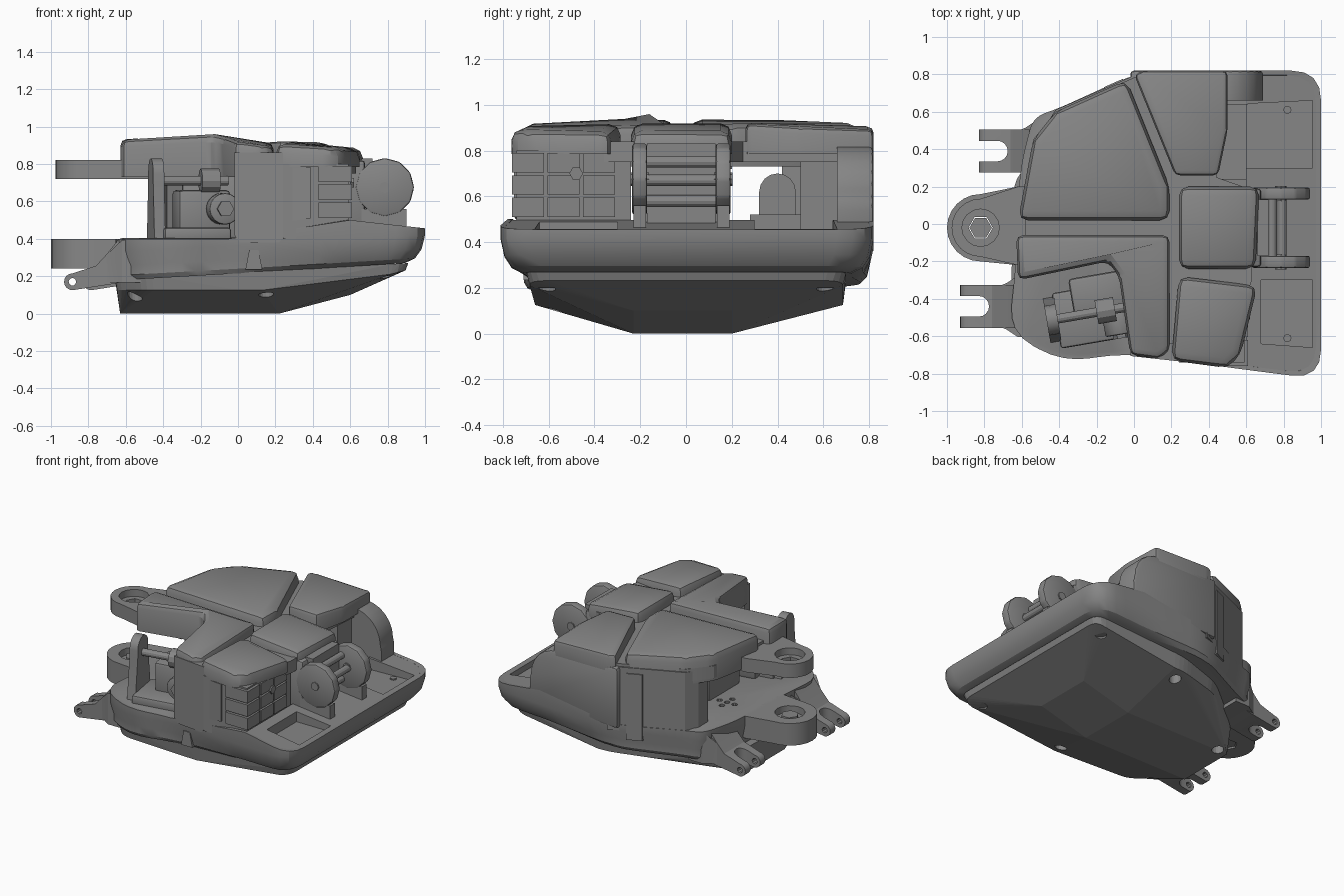
import bpy, bmesh, math
from mathutils import Matrix, Vector

cube = bpy.data.objects.get("Cube")
if cube:
    bpy.data.objects.remove(cube)

grey = bpy.data.materials.new("mid_grey")
grey.use_nodes = True
grey.diffuse_color = (0.24, 0.24, 0.24, 1)
grey.node_tree.nodes["Principled BSDF"].inputs["Base Color"].default_value = (0.24, 0.24, 0.24, 1)
parts = []


def finish(name, bm):
    bmesh.ops.recalc_face_normals(bm, faces=bm.faces)
    mesh = bpy.data.meshes.new(name)
    bm.to_mesh(mesh)
    bm.free()
    mesh.materials.append(grey)
    obj = bpy.data.objects.new(name, mesh)
    bpy.context.collection.objects.link(obj)
    parts.append(obj)
    return obj


def loft(name, rings, bevel=0, top_only=False):
    """Skin a stack of equal rings, close both ends, optionally round the edges."""
    bm = bmesh.new()
    loops = [[bm.verts.new(p) for p in ring] for ring in rings]
    n = len(loops[0])
    for a, b in zip(loops, loops[1:]):
        for i in range(n):
            j = (i + 1) % n
            bm.faces.new((a[i], a[j], b[j], b[i]))
    bm.faces.new(loops[0][::-1])
    bm.faces.new(loops[-1])
    bmesh.ops.recalc_face_normals(bm, faces=bm.faces)
    if bevel:
        top = set(loops[-1])
        edges = [e for e in bm.edges if not top_only or top & set(e.verts)]
        bmesh.ops.bevel(bm, geom=edges, offset=bevel, segments=2, profile=0.5,
                        affect='EDGES', clamp_overlap=True)
    return finish(name, bm)


def prism(name, pts, lo, hi, axis='z', bevel=0, top_only=False):
    """Extrude a polygon along an axis; lo and hi may be functions of the point."""
    def ring(h):
        out = []
        for a, b in pts:
            c = h(a, b) if callable(h) else h
            out.append({'z': (a, b, c), 'y': (a, c, b), 'x': (c, a, b)}[axis])
        return out
    return loft(name, [ring(lo), ring(hi)], bevel, top_only)


def box(name, x0, x1, y0, y1, z0, z1, bevel=0):
    return prism(name, [(x0, y0), (x1, y0), (x1, y1), (x0, y1)], z0, z1, bevel=bevel)


def arc(cx, cy, r, a0, a1, n):
    return [(cx + r * math.cos(math.radians(a0 + (a1 - a0) * i / n)),
             cy + r * math.sin(math.radians(a0 + (a1 - a0) * i / n))) for i in range(n + 1)]


def disc(name, axis, c, r, lo, hi, sides=16, bevel=0):
    return prism(name, arc(c[0], c[1], r, 0, 360, sides)[:-1], lo, hi, axis, bevel)


def rounded(pts, r, n=4):
    """Replace each corner by a short curve."""
    out = []
    for i, p in enumerate(pts):
        p, a, b = Vector(p), Vector(pts[i - 1]), Vector(pts[(i + 1) % len(pts)])
        da, db = a - p, b - p
        k = min(r, da.length * 0.45, db.length * 0.45)
        s, e = p + da.normalized() * k, p + db.normalized() * k
        for t in (j / n for j in range(n + 1)):
            out.append(tuple(s * (1 - t) ** 2 + p * 2 * t * (1 - t) + e * t * t))
    return out


def cut(obj, cutter):
    mod = obj.modifiers.new("cut", 'BOOLEAN')
    mod.operation, mod.object, mod.solver = 'DIFFERENCE', cutter, 'EXACT'
    cutter.hide_render = True
    bpy.context.view_layer.objects.active = obj
    bpy.ops.object.modifier_apply(modifier=mod.name)
    parts.remove(cutter)
    bpy.data.objects.remove(cutter)


# Tray: steep sides at the narrow end, rounder sides and a higher rim at the broad end
def rim(x):
    if x < 0.6:
        return 0.4 + 0.1 * max(0, (x + 0.05) / 0.65)
    return 0.5 - 0.11 * (x - 0.6)


def keel(x):
    return 0.215 + 0.055 * x


def tray_ring(inset, height):
    ring = []
    for x, y in outline:
        s = 1 - inset * (min(1, max(0.35, x + 0.4)) if inset > 0.05 else 1)
        ring.append((0.1 + (x - 0.1) * s, y * s, height(x)))
    return ring


outline = rounded([(1, -0.83), (0.6, -0.78), (-0.05, -0.69), (-0.38, -0.74), (-0.67, -0.58),
                   (-0.63, -0.2), (-0.61, 0.3), (-0.54, 0.57), (-0.4, 0.62), (0.04, 0.82),
                   (0.6, 0.82), (1, 0.82)], 0.16)
tray = loft("tray", [tray_ring(0.12, keel), tray_ring(0.06, lambda x: keel(x) + 0.025),
                     tray_ring(0.02, lambda x: keel(x) + 0.075), tray_ring(0, lambda x: keel(x) + 0.15),
                     tray_ring(0, rim), tray_ring(0.03, rim), tray_ring(0.049, lambda x: 0.405)])

# Broad end: solid deck with two finger pockets, and shoulders along the sides
deck = prism("broad_deck", [(0.6, -0.765), (0.87, -0.79), (0.95, -0.76), (0.975, -0.68), (0.975, 0.68),
                            (0.95, 0.76), (0.87, 0.8), (0.6, 0.8)], 0.36, lambda x, y: rim(x) - 0.003)
for x0, s in [(0.68, -1), (0.55, 1)]:
    pocket = [(x0, s * 0.3), (0.955, s * 0.3), (0.955, s * 0.66), (x0, s * 0.64)]
    cut(deck, prism("pocket_cutter", pocket, 0.415, 0.8))
    disc("pocket_screw", 'z', (0.82, s * 0.61), 0.022, 0.39, 0.425, 8)
prism("front_shoulder", [(0.22, -0.64), (0.61, -0.64), (0.61, -0.765), (0.22, -0.715)],
      0.36, lambda x, y: rim(x) - 0.004)
prism("rear_shoulder", [(0.22, 0.64), (0.61, 0.64), (0.61, 0.8), (0.22, 0.8)],
      0.36, lambda x, y: rim(x) - 0.004)
box("middle_floor", 0.3, 0.62, -0.26, 0.24, 0.36, 0.47)

# Faceted bottom cover
bm = bmesh.new()
belly = rounded([(0.91, -0.7), (0.91, 0.7), (0.15, 0.7), (-0.2, 0.6), (-0.64, 0.25),
                 (-0.66, -0.45), (-0.5, -0.64), (0.05, -0.67)], 0.08)
for x, y in belly:
    bm.verts.new((x, y, keel(x) + 0.005))
    low = 0.125 if x < 0.5 else 0.125 + 0.26 * (x - 0.5)
    bm.verts.new((x * 0.985, y * 0.98, min(low, keel(x) - 0.02)))
for x, y in [(-0.63, -0.23), (-0.63, 0.2), (0.22, 0.2), (0.22, -0.23), (0.6, 0.2), (0.6, -0.23)]:
    bm.verts.new((x, y, 0 if x < 0.5 else 0.1))
hull = bmesh.ops.convex_hull(bm, input=bm.verts)
bmesh.ops.delete(bm, geom=list({v for v in hull["geom_interior"] if isinstance(v, bmesh.types.BMVert)}),
                 context='VERTS')
cover = finish("bottom_cover", bm)
for x, y in [(0.8, -0.61), (0.8, 0.61), (0.15, 0.6), (0.15, -0.57), (-0.55, 0.2), (-0.55, -0.48)]:
    cut(cover, disc("screw_cutter", 'z', (x, y), 0.04, -0.1, 0.16 + 0.04 * (x > 0.5)))
parts.remove(cover)

# Wrist lugs, each a rounded tongue with a bored end
for name, r, z0, z1, tail in [("upper_lug", 0.155, 0.72, 0.82, -0.3), ("lower_lug", 0.18, 0.24, 0.4, -0.5)]:
    tongue = arc(-0.82, -0.02, r, 90, 270, 12) + [(-0.62, -0.22), (tail, -0.22), (tail, 0.2), (-0.62, 0.2)]
    lug = prism(name, tongue, z0, z1)
    cut(lug, disc("bore", 'z', (-0.82, -0.02), 0.1, z1 - 0.05, z1 + 0.1))
    cut(lug, disc("bore", 'z', (-0.82, -0.02), 0.065, 0, 1, 6))
disc("pivot_nut", 'z', (-0.82, -0.02), 0.06, 0.25, 0.385, 6)

# Deck holes by the wrist
for x, y in [(-0.46, 0.1), (-0.4, 0.16), (-0.4, 0.04), (-0.34, 0.1), (-0.4, 0.1)]:
    cut(tray, disc("deck_hole", 'z', (x, y), 0.02, 0.35, 0.5, 10))

# Finger forks at the narrow end: a side profile with rounded tip, notched, with a flared root
for name, tip, yc in [("rear_fork", -0.83, 0.39), ("front_fork", -0.93, -0.44)]:
    eye = arc(tip + 0.045, 0.17, 0.045, 90, 270, 8)
    side = eye + [(tip + 0.27, 0.16), (tip + 0.45, 0.2), (tip + 0.45, 0.395), (tip + 0.29, 0.395),
                  (tip + 0.23, 0.32), (tip + 0.17, 0.255)]
    fork = prism(name, side, yc - 0.115, yc + 0.115, 'y')
    notch = arc(tip + 0.1, yc, 0.055, -90, 90, 8) + [(tip - 0.1, yc + 0.055), (tip - 0.1, yc - 0.055)]
    cut(fork, prism("notch", notch, 0, 1))
    cut(fork, disc("pin_hole", 'y', (tip + 0.045, 0.17), 0.02, yc - 0.3, yc + 0.3, 10))
    flare = [(0.19, 0.1), (0.25, 0.125), (0.31, 0.165), (0.42, 0.165)]
    root = [(tip + d, yc + w) for d, w in flare] + [(tip + d, yc - w) for d, w in flare[::-1]]
    prism(name + "_root", root, 0.165, lambda x, y: min(0.393, 0.27 + 1.1 * (x - tip - 0.19)))


# Top plate and five padded panels
def wrist_roof(x, y):
    return 0.968 - 0.07 * max(0, -0.2 - x) - 0.13 * max(0, x + 0.2) - 0.035 * abs(y)


def knuckle_roof(x, y):
    return 0.93 - 0.17 * max(0, x - 0.42) - 0.03 * abs(y)


prism("top_plate", [(-0.58, -0.26), (-0.14, -0.17), (-0.06, -0.26), (0, -0.66), (0.2, -0.72),
                    (0.48, -0.74), (0.63, -0.3), (0.64, 0.18), (0.44, 0.25), (0.48, 0.8),
                    (0.04, 0.8), (-0.42, 0.6), (-0.54, 0.45), (-0.58, 0.05)], 0.75, 0.84)
pads = {
    "wrist_pad_rear": [(-0.62, 0.02), (0.19, 0.02), (0.19, 0.2), (-0.04, 0.77), (-0.42, 0.6), (-0.54, 0.45)],
    "wrist_pad_front": [(-0.63, -0.06), (0.19, -0.06), (0.19, -0.68), (0.13, -0.72), (-0.02, -0.7),
                        (-0.08, -0.28), (-0.14, -0.2), (-0.62, -0.3)],
    "knuckle_pad_rear": [(0, 0.8), (0.05, 0.82), (0.5, 0.82), (0.5, 0.5), (0.45, 0.26), (0.22, 0.26)],
    "knuckle_pad_middle": [(0.24, 0.2), (0.24, -0.24), (0.65, -0.24), (0.67, 0.2)],
    "knuckle_pad_front": [(0.24, -0.28), (0.2, -0.73), (0.5, -0.77), (0.57, -0.7), (0.66, -0.33)],
}
for name, pts in pads.items():
    wrist = "wrist" in name
    prism(name, pts, 0.73 if wrist else 0.785, wrist_roof if wrist else knuckle_roof,
          bevel=0.05, top_only=True)

# Rear shell: curved fender, slanted wall and rib
fender = [(-0.02, 0.38), (0.69, 0.42), (0.69, 0.56)] + arc(0.46, 0.6, 0.22, 0, 90, 6) + [(-0.02, 0.82)]
prism("rear_fender", fender, 0.66, 0.82, 'y', bevel=0.02, top_only=True)
prism("rear_wall", [(0.06, 0.82), (-0.42, 0.61), (-0.47, 0.53), (-0.47, 0.42), (-0.4, 0.42),
                    (-0.38, 0.53), (0.06, 0.72)], 0.36, 0.82)
prism("rear_rib", [(-0.06, 0.74), (-0.16, 0.7), (-0.16, 0.732), (-0.06, 0.776)], 0.3, 0.78)
box("fender_inner_post", 0.2, 0.45, 0.5, 0.7, 0.4, 0.8)

# Front side plate with a stepped outline, following the slanted side
plate = [(-0.02, 0.42), (0.01, 0.38), (0.22, 0.38), (0.25, 0.42), (0.25, 0.49), (0.39, 0.51),
         (0.39, 0.78), (0.24, 0.78), (0.24, 0.86), (-0.02, 0.86)]
prism("front_side_plate", plate, -0.64, lambda x, z: -0.708 - 0.11 * x, 'y')
prism("side_post", [(0.04, 0.235), (0.13, 0.235), (0.11, 0.34), (0.06, 0.34)], -0.71, -0.64, 'y')

# Front motor: a core with a grid of raised blocks
box("front_motor", 0.24, 0.59, -0.74, -0.24, 0.4, 0.8)
for i in range(3):
    for j in range(3):
        y, z = -0.76 + i * 0.155, 0.51 + j * 0.097
        box("motor_block", 0.43, 0.61, y, y + 0.14, z, z + 0.085)
disc("motor_screw", 'x', (-0.48, 0.7), 0.03, 0.6, 0.62, 6)

# Middle motor, cross rods and knuckle wheels
box("middle_motor", 0.3, 0.68, -0.23, 0.19, 0.42, 0.82, bevel=0.02)
box("wheel_yoke", 0.66, 0.72, -0.17, 0.13, 0.47, 0.83)
for x, z in [(0.79, 0.67), (0.74, 0.75), (0.74, 0.58)]:
    disc("cross_rod", 'y', (x, z), 0.025, -0.2, 0.16, 12)
for y in (-0.235, 0.13):
    disc("knuckle_wheel", 'y', (0.785, 0.675), 0.157, y, y + 0.065, 12, bevel=0.012)
    disc("wheel_hub", 'y', (0.785, 0.675), 0.03, y - 0.008, y + 0.073, 8)
    box("wheel_foot", 0.64, 0.9, y + 0.005, y + 0.06, 0.44, 0.56)

# Inner bracket seen behind the rear opening
ear = [(0.32, 0.4), (0.48, 0.4)] + arc(0.4, 0.62, 0.08, 0, 180, 8)
prism("rear_bracket", ear, -0.06, -0.01, 'x')
box("rear_bracket_base", -0.1, 0.2, 0.28, 0.57, 0.4, 0.52)
box("core_block", -0.3, 0.24, -0.2, 0.16, 0.4, 0.78, bevel=0.02)

# Thumb drive in the front opening, turned slightly
drive = len(parts)
link = [(-0.6, 0.4), (-0.36, 0.4), (-0.4, 0.7)] + arc(-0.48, 0.75, 0.08, 0, 180, 8) + [(-0.56, 0.7)]
prism("drive_link", link, -0.47, -0.41, 'x')
box("drive_base", -0.42, -0.06, -0.64, -0.34, 0.38, 0.46, bevel=0.015)
disc("drive_shaft", 'x', (-0.48, 0.71), 0.025, -0.42, -0.05, 12)
disc("drive_collar", 'x', (-0.48, 0.71), 0.065, -0.2, -0.1, 12)
disc("drive_pulley", 'y', (-0.09, 0.56), 0.085, -0.62, -0.5, 16, bevel=0.01)
disc("drive_nut", 'y', (-0.09, 0.56), 0.045, -0.64, -0.61, 6)
box("drive_motor", -0.32, -0.04, -0.5, -0.28, 0.4, 0.66, bevel=0.02)
turn = Matrix.Translation((-0.25, -0.48, 0)) @ Matrix.Rotation(0.17, 4, 'Z') @ Matrix.Translation((0.25, 0.48, 0))
for obj in parts[drive:]:
    obj.data.transform(turn)

# Soft shading with crisp edges; the faceted cover stays flat
bpy.ops.object.select_all(action='DESELECT')
for obj in parts:
    obj.select_set(True)
bpy.context.view_layer.objects.active = tray
bpy.ops.object.shade_smooth_by_angle(angle=math.radians(28))
